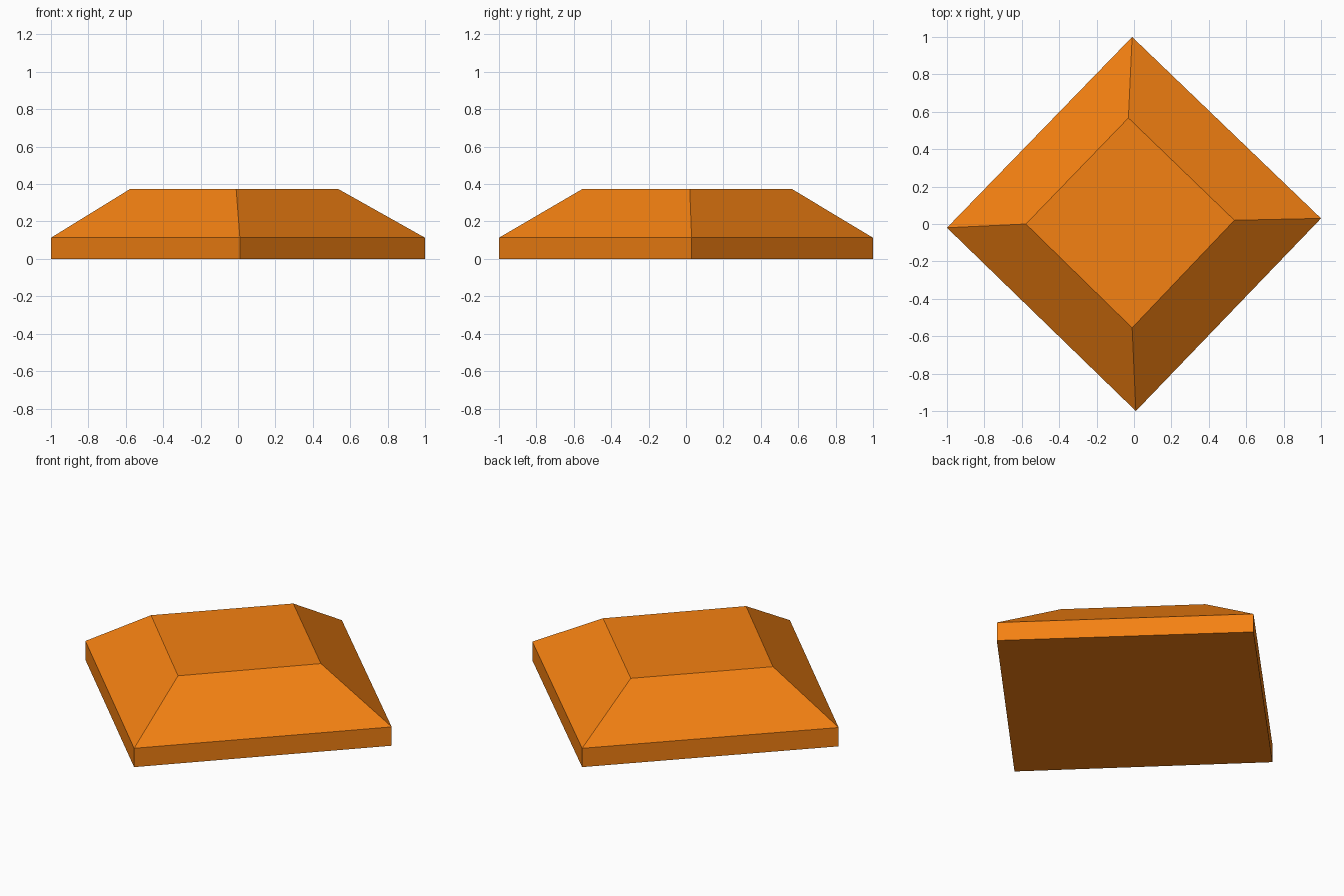
import bpy, bmesh

if "Cube" in bpy.data.objects:
    bpy.data.objects.remove(bpy.data.objects["Cube"])

# Outlines (counter-clockwise: back, left, front, right corners)
BASE = [(-0.01, 1.0), (-1.0, -0.02), (0.01, -1.0), (1.0, 0.03)]
TOP = [(-0.03, 0.567), (-0.578, 0.0), (-0.01, -0.555), (0.537, 0.02)]
# Stacked levels: ground slab, bevel start, flat top
LEVELS = [(BASE, 0.0), (BASE, 0.113), (TOP, 0.373)]


def loft(name, levels, material):
    """Join stacked outlines into one closed solid."""
    bm = bmesh.new()
    rings = [[bm.verts.new((x, y, z)) for x, y in outline] for outline, z in levels]
    bm.faces.new(rings[0][::-1])
    bm.faces.new(rings[-1])
    for low, high in zip(rings, rings[1:]):
        for i in range(len(low)):
            j = (i + 1) % len(low)
            bm.faces.new((low[i], low[j], high[j], high[i]))
    bmesh.ops.recalc_face_normals(bm, faces=bm.faces)
    mesh = bpy.data.meshes.new(name)
    bm.to_mesh(mesh)
    bm.free()
    mesh.materials.append(material)
    obj = bpy.data.objects.new(name, mesh)
    bpy.context.collection.objects.link(obj)
    return obj


# Orange bevelled slab
orange = bpy.data.materials.new("orange")
orange.diffuse_color = (0.91, 0.22, 0.006, 1.0)
orange.use_nodes = True
orange.node_tree.nodes["Principled BSDF"].inputs["Base Color"].default_value = orange.diffuse_color
loft("bevelled_slab", LEVELS, orange)
